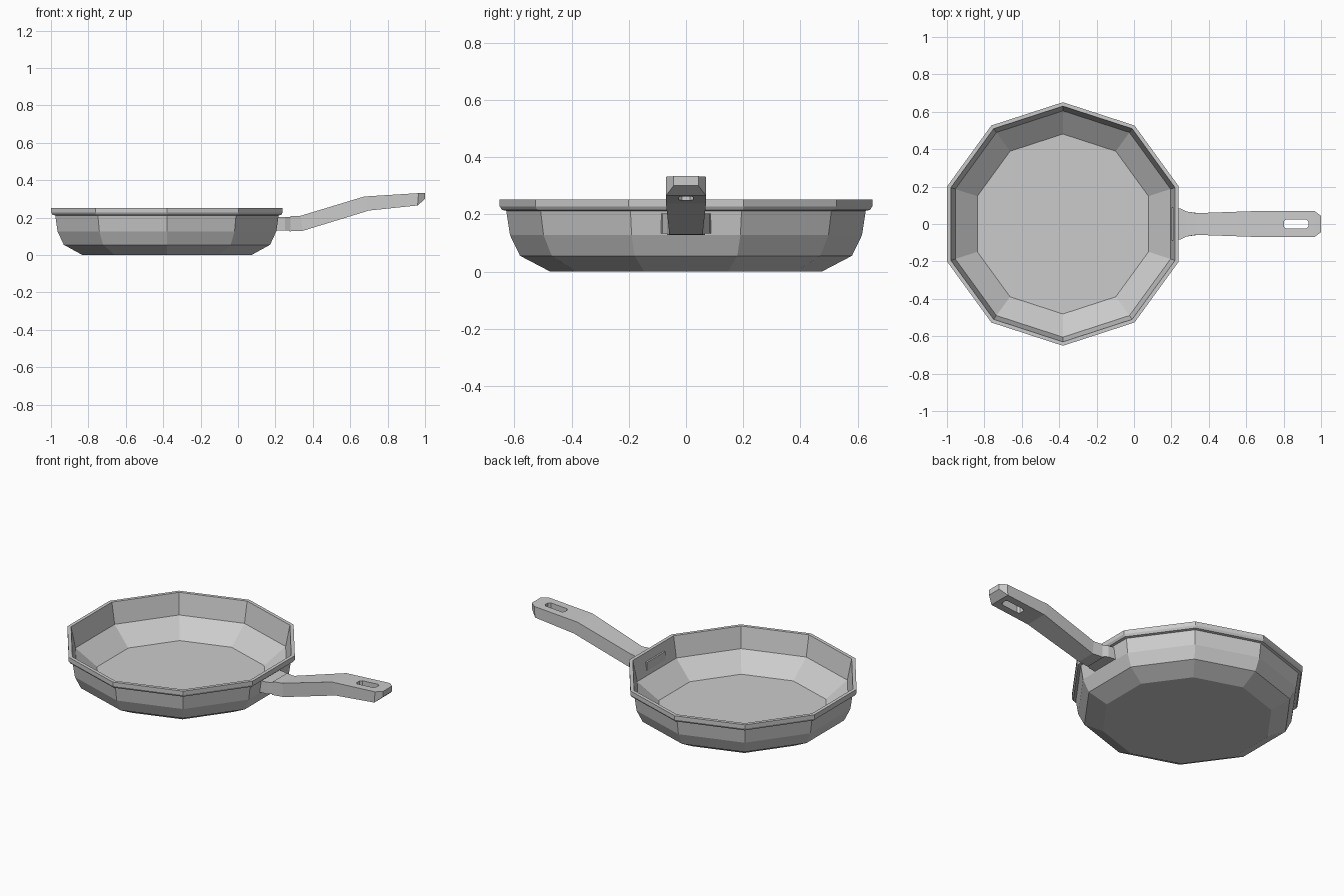
import bpy
import bmesh
from math import cos, sin, pi

old = bpy.data.objects.get("Cube")
if old:
    bpy.data.objects.remove(old, do_unlink=True)

# Single metal colour
metal = bpy.data.materials.new("grey_metal")
metal.use_nodes = True
GREY = (0.6, 0.6, 0.6, 1)
metal.diffuse_color = GREY
metal.node_tree.nodes["Principled BSDF"].inputs["Base Color"].default_value = GREY


def loft(name, rings):
    """Skin a list of equal-length point rings and cap both ends."""
    bm = bmesh.new()
    loops = [[bm.verts.new(p) for p in ring] for ring in rings]
    for a, b in zip(loops, loops[1:]):
        for i in range(len(a)):
            j = (i + 1) % len(a)
            bm.faces.new((a[i], a[j], b[j], b[i]))
    bm.faces.new(loops[0])
    bm.faces.new(loops[-1])
    bmesh.ops.recalc_face_normals(bm, faces=bm.faces)
    mesh = bpy.data.meshes.new(name)
    bm.to_mesh(mesh)
    bm.free()
    mesh.materials.append(metal)
    obj = bpy.data.objects.new(name, mesh)
    bpy.context.collection.objects.link(obj)
    return obj


def decagon(r, z, sides=10):
    angles = [pi / 2 + 2 * pi * i / sides for i in range(sides)]
    return [(-0.38 + r * cos(a), r * sin(a), z) for a in angles]


def section(x_top, x_low, w, low, top):
    return [(x_low, -w, low), (x_low, w, low), (x_top, w, top), (x_top, -w, top)]


# Pan body: up the outside, over the rim, down the inside to the floor
profile = [(0.475, 0), (0.58, 0.055), (0.615, 0.127), (0.628, 0.212),
           (0.643, 0.215), (0.651, 0.228), (0.651, 0.252),
           (0.63, 0.252), (0.605, 0.127), (0.481, 0.03)]
loft("pan_body", [decagon(r, z) for r, z in profile])

# Bracket joining the handle to the pan wall
loft("handle_bracket", [section(0.2, 0.2, 0.088, 0.132, 0.203),
                        section(0.25, 0.25, 0.082, 0.132, 0.203),
                        section(0.29, 0.29, 0.062, 0.132, 0.203)])

# Cranked handle with a chamfered tip
handle = loft("handle", [section(0.28, 0.275, 0.067, 0.127, 0.208),
                         section(0.335, 0.345, 0.058, 0.129, 0.21),
                         section(0.675, 0.7, 0.07, 0.238, 0.313),
                         section(0.965, 0.96, 0.07, 0.265, 0.331),
                         section(1.0, 1.0, 0.043, 0.3, 0.333)])

# Hanging slot with clipped corners
outline = [(sx * x, sy * y) for sx, sy, pts in (
    (1, 1, ((0.065, 0.014), (0.053, 0.025))), (-1, 1, ((0.053, 0.025), (0.065, 0.014))),
    (-1, -1, ((0.065, 0.014), (0.053, 0.025))), (1, -1, ((0.053, 0.025), (0.065, 0.014))))
    for x, y in pts]
cutter = loft("slot_cutter", [[(0.867 + x, y, z) for x, y in outline] for z in (0.1, 0.5)])
cutter.hide_render = True
cutter.hide_set(True)
slot = handle.modifiers.new("slot", "BOOLEAN")
slot.operation = "DIFFERENCE"
slot.solver = "EXACT"
slot.object = cutter
